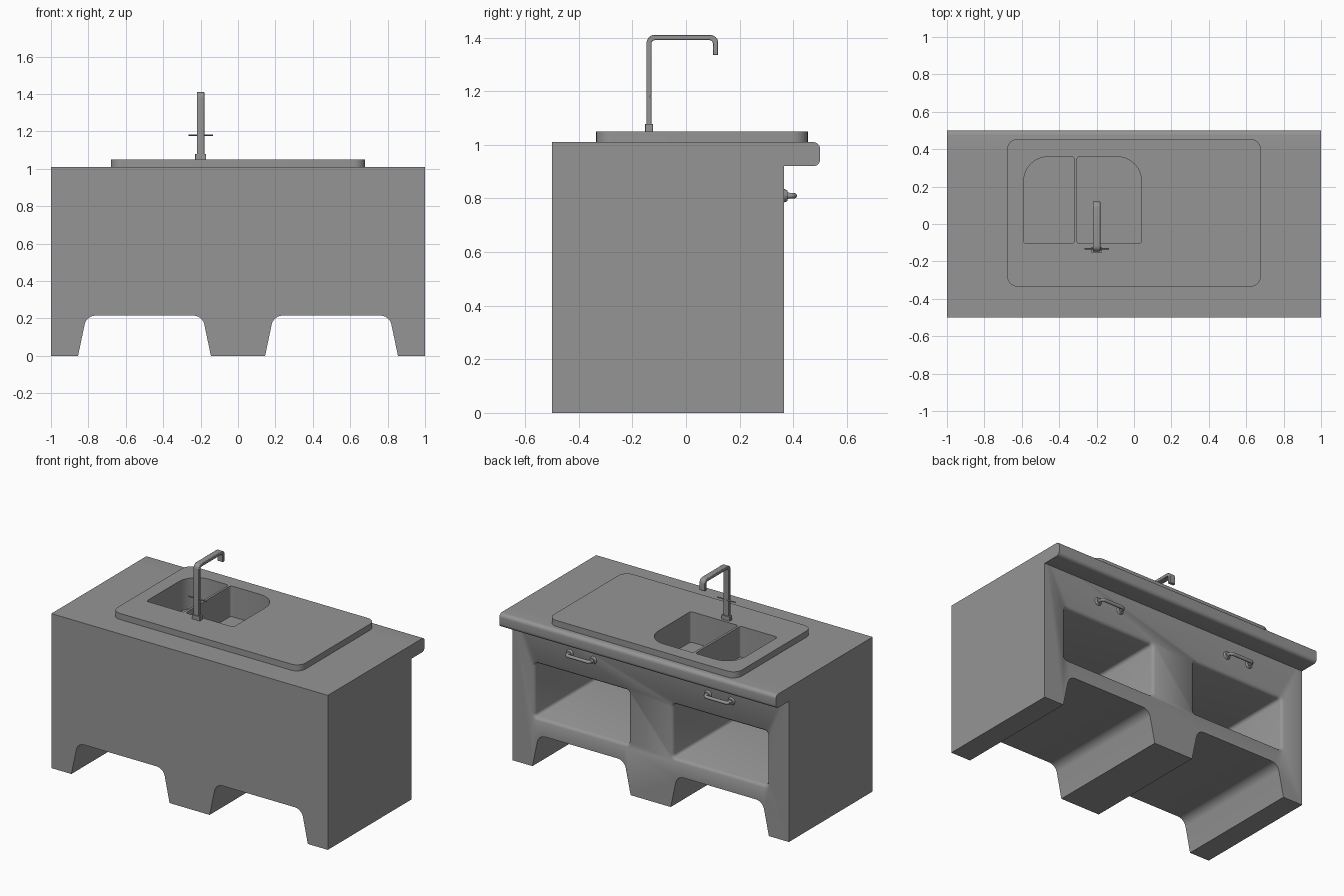
import bpy, bmesh, math
from mathutils import Vector

cube = bpy.data.objects.get("Cube")
if cube:
    bpy.data.objects.remove(cube, do_unlink=True)

grey = bpy.data.materials.new("grey")
grey.use_nodes = True
grey.diffuse_color = (0.3, 0.3, 0.3, 1)
grey.node_tree.nodes["Principled BSDF"].inputs["Base Color"].default_value = grey.diffuse_color


def round_poly(points, steps=6):
    """Outline from (u, v, radius) corners, each corner rounded by its radius."""
    out = []
    for i, (u, v, r) in enumerate(points):
        p = Vector((u, v))
        if r == 0:
            out.append(p)
            continue
        a = (Vector(points[i - 1][:2]) - p).normalized()
        b = (Vector(points[(i + 1) % len(points)][:2]) - p).normalized()
        half = a.angle(b) / 2
        centre = p + (a + b).normalized() * r / math.sin(half)
        start = p + a * r / math.tan(half) - centre
        end = p + b * r / math.tan(half) - centre
        sweep = start.angle(end)
        for k in range(steps + 1):
            t = k / steps
            out.append(centre + (start * math.sin((1 - t) * sweep)
                                 + end * math.sin(t * sweep)) / math.sin(sweep))
    return out


def rect(u0, u1, v0, v1, radii):
    """Rounded rectangle, radii from the low corner counter-clockwise."""
    corners = ((u0, v0), (u1, v0), (u1, v1), (u0, v1))
    return round_poly([(*c, r) for c, r in zip(corners, radii)])


def place(axis, p, d):
    """Puts a 2D outline point at depth d along the given axis."""
    return {"x": (d, p.x, p.y), "y": (p.x, d, p.y), "z": (p.x, p.y, d)}[axis]


def finish(name, bm):
    bmesh.ops.recalc_face_normals(bm, faces=bm.faces)
    mesh = bpy.data.meshes.new(name)
    bm.to_mesh(mesh)
    bm.free()
    obj = bpy.data.objects.new(name, mesh)
    bpy.context.collection.objects.link(obj)
    mesh.materials.append(grey)
    return obj


def loft(name, axis, *sections):
    """Solid through (depth, outline) sections with equal point counts."""
    bm = bmesh.new()
    rings = [[bm.verts.new(place(axis, p, d)) for p in outline] for d, outline in sections]
    for low, high in zip(rings, rings[1:]):
        for i in range(len(low)):
            bm.faces.new((low[i - 1], low[i], high[i], high[i - 1]))
    bm.faces.new(rings[0])
    bm.faces.new(rings[-1])
    return finish(name, bm)


def prism(name, axis, d0, d1, outline):
    return loft(name, axis, (d0, outline), (d1, outline))


def activate(obj):
    bpy.ops.object.select_all(action="DESELECT")
    obj.select_set(True)
    bpy.context.view_layer.objects.active = obj


def smooth(obj):
    activate(obj)
    bpy.ops.object.shade_smooth_by_angle(angle=math.radians(35))


def cut(obj, cutters):
    activate(obj)
    for cutter in cutters:
        mod = obj.modifiers.new("cut", "BOOLEAN")
        mod.operation, mod.solver, mod.object = "DIFFERENCE", "EXACT", cutter
        bpy.ops.object.modifier_apply(modifier=mod.name)


def tube(name, points, radius):
    """Round bar along a smooth path."""
    curve = bpy.data.curves.new(name, "CURVE")
    curve.dimensions = "3D"
    curve.bevel_depth, curve.bevel_resolution, curve.use_fill_caps = radius, 2, True
    spline = curve.splines.new("POLY")
    spline.points.add(len(points) - 1)
    for point, co in zip(spline.points, points):
        point.co = (*co, 1)
    obj = bpy.data.objects.new(name, curve)
    bpy.context.collection.objects.link(obj)
    curve.materials.append(grey)
    return obj


def disc(name, centre, radius, tip_radius, length):
    """Turned piece pointing backwards (+y)."""
    bm = bmesh.new()
    bmesh.ops.create_cone(bm, cap_ends=True, segments=20, radius1=radius,
                          radius2=tip_radius, depth=length)
    for v in bm.verts:
        x, y, z = v.co
        v.co = Vector(centre) + Vector((x, z + length / 2, y))
    obj = finish(name, bm)
    smooth(obj)
    return obj


# Cabinet with two leg arches running front to back
arch = [(0.145, 0, 0), (0.19, 0.215, 0.06), (0.81, 0.215, 0.06), (0.855, 0, 0)]
mirrored = [(-u, v, r) for u, v, r in reversed(arch)]
outline = [(-1, 1.01, 0), (-1, 0, 0)] + mirrored + arch + [(1, 0, 0), (1, 1.01, 0)]
cabinet = prism("cabinet", "y", -0.5, 0.365, round_poly(outline))

# Sink board on the worktop
sink = prism("sink_board", "z", 1.01, 1.05, rect(-0.68, 0.68, -0.335, 0.455, [0.06] * 4))

# Basin and compartment hollows
small, large = 0.015, 0.13
basins = [
    prism("basin_cutter", "z", 0.85, 1.1,
          rect(-0.59, -0.32, -0.105, 0.36, (small, small, small, large))),
    prism("basin_cutter", "z", 0.85, 1.1,
          rect(-0.305, 0.04, -0.105, 0.36, (small, small, large, small))),
]
hollows = []
for side in (-1, 1):
    def opening(grow):
        return rect(side * 0.5 - 0.34 - grow, side * 0.5 + 0.34 + grow,
                    0.325 - grow, 0.675 + grow, [0.02 + grow] * 4)
    hollows.append(loft("hollow_cutter", "y", (-0.42, opening(0)), (0.345, opening(0)),
                        (0.357, opening(0.006)), (0.366, opening(0.02))))
cut(cabinet, basins + hollows)
cut(sink, basins)
for cutter in basins + hollows:
    bpy.data.objects.remove(cutter, do_unlink=True)
smooth(cabinet)
smooth(sink)

# Rounded overhang of the worktop at the back
overhang = prism("worktop_overhang", "x", -1, 1, round_poly(
    [(0.365, 0.92, 0), (0.5, 0.92, 0.025), (0.5, 1.01, 0.025), (0.365, 1.01, 0)]))
smooth(overhang)

# Tap: foot, bent flat spout and cross lever
prism("tap_foot", "z", 1.05, 1.078, rect(-0.23, -0.17, -0.152, -0.123, [0.004] * 4))
spout = prism("tap_spout", "x", -0.22, -0.18, round_poly([
    (-0.147, 1.06, 0), (-0.147, 1.41, 0.03), (0.12, 1.41, 0.03), (0.12, 1.335, 0),
    (0.1, 1.335, 0), (0.1, 1.39, 0.012), (-0.129, 1.39, 0.012), (-0.129, 1.06, 0)]))
bevel = spout.modifiers.new("soft_edges", "BEVEL")
bevel.width, bevel.segments, bevel.limit_method = 0.003, 2, "ANGLE"
smooth(spout)
tube("tap_lever", [(-0.265, -0.132, 1.18), (-0.135, -0.132, 1.18)], 0.004)

# Pull handles under the overhang
for side, label in ((-1, "right"), (1, "left")):
    x0 = side * 0.5
    for end in (-1, 1):
        x = x0 + end * 0.085
        disc(label + "_handle_rose", (x, 0.364, 0.81), 0.026, 0.02, 0.014)
        disc(label + "_handle_neck", (x, 0.376, 0.81), 0.012, 0.01, 0.02)
    path = [(x0 + 0.085 * math.sin(a), 0.385 + 0.018 * min(1, 2.2 * math.cos(a)), 0.81)
            for a in [math.pi * (k / 16 - 0.5) for k in range(17)]]
    tube(label + "_handle_bar", path, 0.011)
